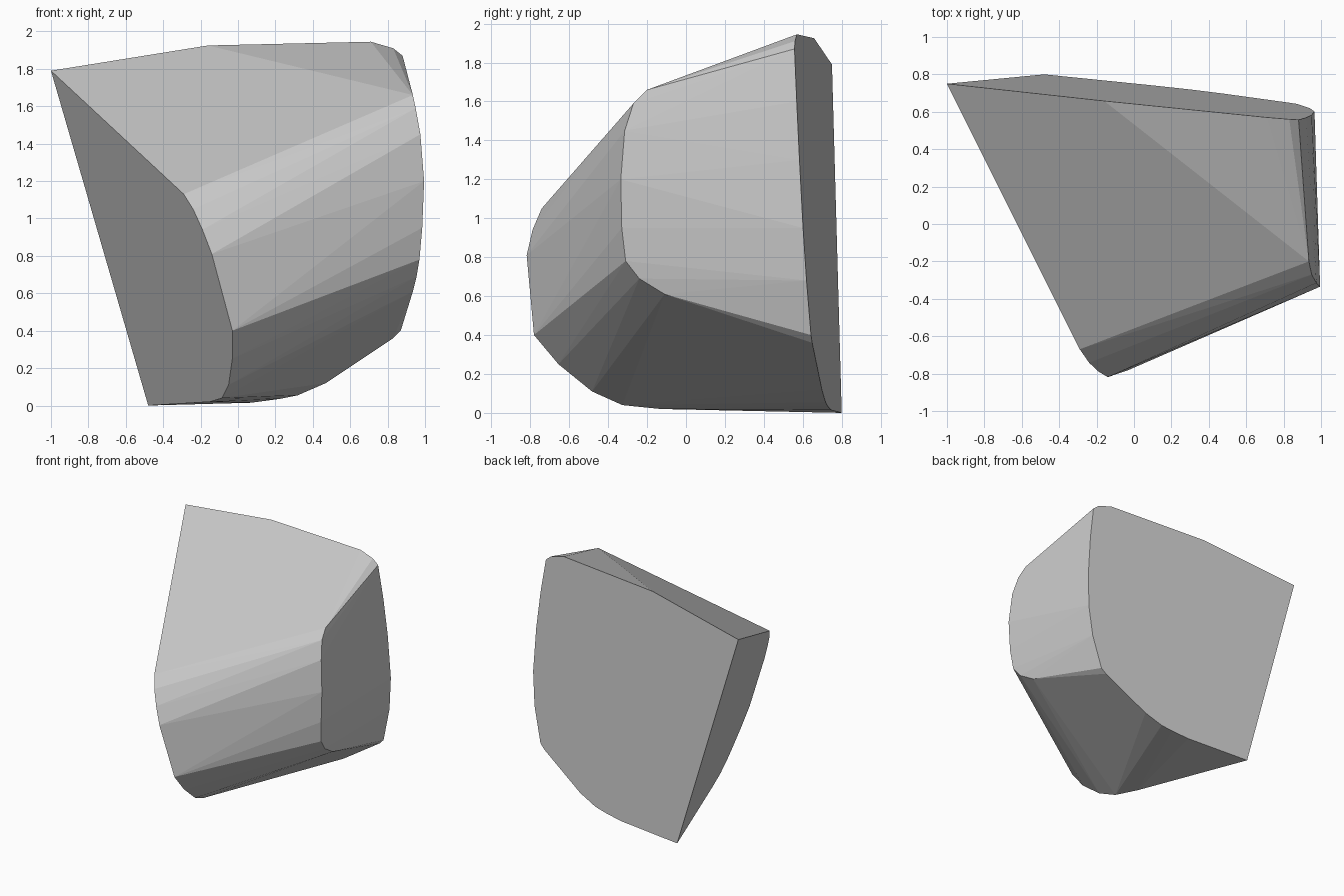
import bpy
import bmesh

if "Cube" in bpy.data.objects:
    bpy.data.objects.remove(bpy.data.objects["Cube"])

# Single stone-grey material
grey = bpy.data.materials.new("stone grey")
grey.diffuse_color = (0.6, 0.6, 0.6, 1)
grey.use_nodes = True
grey.node_tree.nodes["Principled BSDF"].inputs["Base Color"].default_value = grey.diffuse_color


def left_cut(x, z):
    """Point on the slanted left cut plane."""
    return (x, (-0.54 - 2.834 * x - 0.854 * z) / 1.02, z)


def back_cut(x, z):
    """Point on the nearly upright back cut plane."""
    return (x, 0.752 - 0.1 * x - 0.057 * z, z)


# Outline of the left cut, from the top corner down the rounded nose
left_profile = [(-0.29, 1.13), (-0.24, 1.05), (-0.19, 0.94), (-0.14, 0.81),
                (-0.08, 0.58), (-0.03, 0.40), (-0.03, 0.25), (-0.05, 0.11),
                (-0.085, 0.04), (-0.15, 0.02)]

# Outline of the back cut, clockwise from the top left corner
back_profile = [(-1.0, 1.79), (-0.16, 1.925), (0.71, 1.945), (0.83, 1.91),
                (0.88, 1.87), (0.92, 1.60), (0.95, 1.30), (0.965, 0.95),
                (0.94, 0.68), (0.87, 0.40), (0.83, 0.36), (0.47, 0.12),
                (0.32, 0.055), (0.22, 0.035), (0.07, 0.015), (-0.48, 0.0)]

# Rounded front rim of the right side
right_rim = [(0.935, -0.20, 1.66), (0.95, -0.27, 1.59), (0.975, -0.315, 1.45),
             (0.995, -0.335, 1.20), (0.985, -0.33, 0.95), (0.97, -0.31, 0.78),
             (0.955, -0.24, 0.69), (0.935, -0.11, 0.61)]

# Skin the three outlines into one faceted chunk
bm = bmesh.new()
points = [left_cut(*p) for p in left_profile]
points += [back_cut(*p) for p in back_profile] + right_rim
for p in points:
    bm.verts.new(p)
hull = bmesh.ops.convex_hull(bm, input=bm.verts)
spare = {g for g in hull["geom_interior"] + hull["geom_unused"]
         if isinstance(g, bmesh.types.BMVert)}
bmesh.ops.delete(bm, geom=list(spare), context='VERTS')
# Merge the coplanar triangles into clean flat cuts
bmesh.ops.dissolve_limit(bm, angle_limit=0.02, verts=bm.verts, edges=bm.edges)
bmesh.ops.recalc_face_normals(bm, faces=bm.faces)

mesh = bpy.data.meshes.new("rock_chunk")
bm.to_mesh(mesh)
bm.free()
mesh.materials.append(grey)
rock = bpy.data.objects.new("rock_chunk", mesh)
bpy.context.collection.objects.link(rock)
